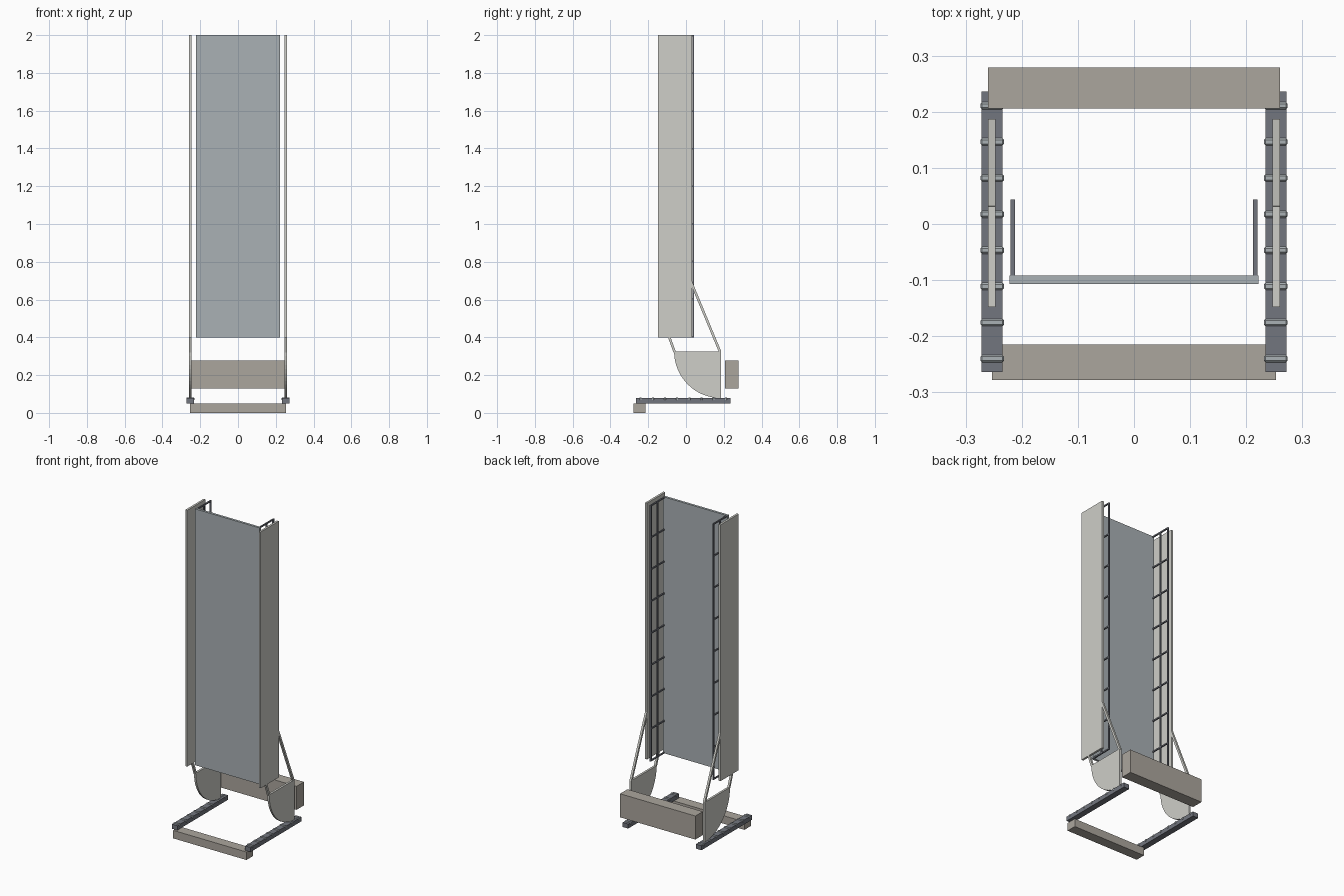
import bpy, bmesh, math
from mathutils import Vector

if "Cube" in bpy.data.objects:
    bpy.data.objects.remove(bpy.data.objects["Cube"])


def material(name, rgb):
    m = bpy.data.materials.new(name)
    m.diffuse_color = (*rgb, 1)
    m.use_nodes = True
    m.node_tree.nodes["Principled BSDF"].inputs["Base Color"].default_value = m.diffuse_color
    return m


PALE = material("pale_steel", (0.62, 0.62, 0.58))
DECK = material("deck_grey", (0.40, 0.44, 0.46))
DARK = material("dark_steel", (0.17, 0.18, 0.21))
STONE = material("concrete", (0.41, 0.38, 0.34))


def finish(name, bm, mat):
    bmesh.ops.recalc_face_normals(bm, faces=bm.faces)
    me = bpy.data.meshes.new(name)
    bm.to_mesh(me)
    bm.free()
    me.materials.append(mat)
    ob = bpy.data.objects.new(name, me)
    bpy.context.collection.objects.link(ob)
    return ob


def add_box(bm, x, y, z):
    """Box from (min, max) ranges on each axis."""
    vs = bmesh.ops.create_cube(bm, size=1)["verts"]
    for v in vs:
        v.co = Vector([(a + b) / 2 + c * (b - a) for c, (a, b) in zip(v.co, (x, y, z))])


def boxes(name, mat, ranges):
    bm = bmesh.new()
    for r in ranges:
        add_box(bm, *r)
    return finish(name, bm, mat)


def plate(name, mat, outline, x0, x1):
    """Extrude a closed (y, z) outline from x0 to x1."""
    bm = bmesh.new()
    face = bm.faces.new([bm.verts.new((x0, y, z)) for y, z in outline])
    ext = bmesh.ops.extrude_face_region(bm, geom=[face])["geom"]
    for v in ext:
        if isinstance(v, bmesh.types.BMVert):
            v.co.x = x1
    return finish(name, bm, mat)


def strut_outline(a, b, w=0.013):
    a, b = Vector(a), Vector(b)
    d = (b - a).normalized() * w / 2
    n = Vector((-d.y, d.x))
    return [a + n, b + n, b - n, a - n]


def mirror(ob):
    mod = ob.modifiers.new("mirror", "MIRROR")
    mod.use_axis = (True, False, False)
    return ob


# Front support beam and rear counterweight
boxes("support_beam", STONE, [((-0.253, 0.253), (-0.278, -0.215), (0, 0.05))])
boxes("counterweight", STONE, [((-0.26, 0.26), (0.206, 0.279), (0.13, 0.277))])

# Raised deck
boxes("deck", DECK, [((-0.222, 0.222), (-0.107, -0.092), (0.4, 2))])

# Side girders
GX = (0.247, 0.26)
mirror(boxes("side_girder", PALE, [(GX, (-0.148, 0.031), (0.4, 2))]))

# Rolling quadrants
R, cy, cz, n = 0.248, 0.185, 0.326, 16
arc = [(cy - R * math.cos(i / n * math.pi / 2), cz - R * math.sin(i / n * math.pi / 2))
       for i in range(n + 1)]
mirror(plate("rolling_quadrant", PALE, arc + [(cy, cz)], *GX))

# Struts between quadrants and girders
mirror(plate("rear_strut", PALE, strut_outline((0.026, 0.695), (0.181, 0.322)), *GX))
mirror(plate("front_strut", PALE, strut_outline((-0.092, 0.41), (-0.06, 0.322)), *GX))

# Track beams
mirror(boxes("track_beam", DARK, [((0.234, 0.272), (-0.264, 0.236), (0.05, 0.078))]))

# Track teeth, slightly rounded
teeth = []
for i in range(8):
    y = -0.24 + i * 0.0644
    teeth.append(((0.2315, 0.2735), (y - 0.0065, y + 0.0065), (0.066, 0.082)))
ob = mirror(boxes("track_teeth", DECK, teeth))
bev = ob.modifiers.new("bevel", "BEVEL")
bev.width, bev.segments = 0.003, 1

# Deck railings: posts and two long rails
RX = (0.212, 0.220)
posts = []
for i in range(9):
    z = 0.404 + i * 0.199
    posts.append((RX, (-0.095, 0.043), (z - 0.004, z + 0.004)))
mirror(boxes("railing_posts", DARK, posts))
mirror(boxes("railing_bars", DARK, [(RX, (y - 0.0045, y + 0.0045), (0.4, 2))
                                    for y in (0.039, -0.026)]))
